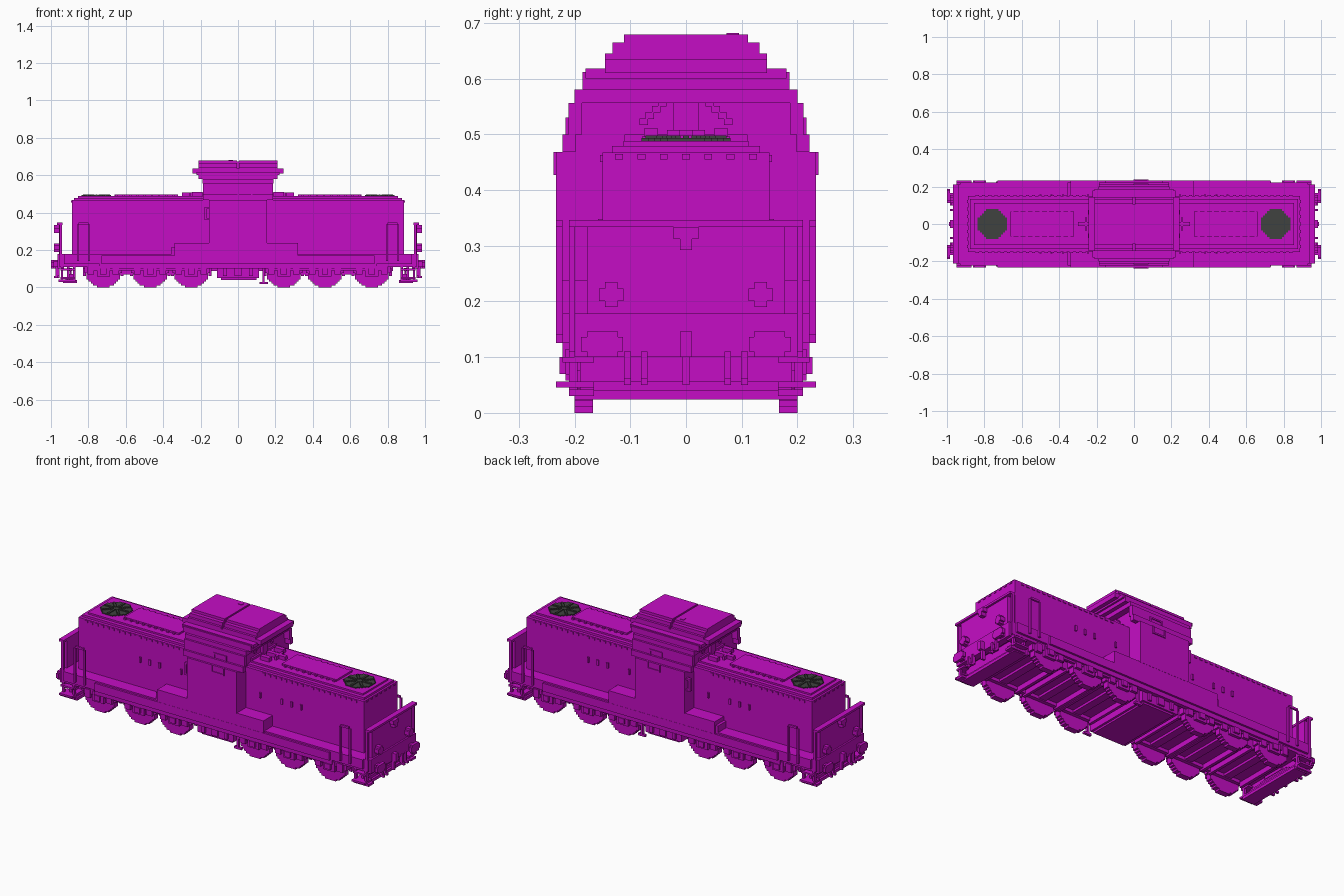
import bpy, bmesh, math
from mathutils import Matrix

old = bpy.data.objects.get("Cube")
if old:
    bpy.data.objects.remove(old, do_unlink=True)

V = 0.0112  # size of one block step


def material(name, rgb):
    m = bpy.data.materials.new(name)
    m.diffuse_color = (*rgb, 1)
    m.use_nodes = True
    m.node_tree.nodes["Principled BSDF"].inputs["Base Color"].default_value = (*rgb, 1)
    return m


MAGENTA = material("magenta", (0.56, 0.004, 0.56))
GREY = material("dark grey", (0.05, 0.055, 0.05))


def boxes(name, items, mx=False, my=False, mat=MAGENTA):
    """One object of boxes (x0, x1, y0, y1, z0, z1), repeated across x and y."""
    bm = bmesh.new()
    for sx in ((1, -1) if mx else (1,)):
        for sy in ((1, -1) if my else (1,)):
            for x0, x1, y0, y1, z0, z1 in items:
                c = (sx * (x0 + x1) / 2, sy * (y0 + y1) / 2, (z0 + z1) / 2)
                size = Matrix.Diagonal((abs(x1 - x0), abs(y1 - y0), abs(z1 - z0), 1))
                bmesh.ops.create_cube(bm, size=1, matrix=Matrix.Translation(c) @ size)
    me = bpy.data.meshes.new(name)
    bm.to_mesh(me)
    bm.free()
    me.materials.append(mat)
    ob = bpy.data.objects.new(name, me)
    bpy.context.collection.objects.link(ob)
    return ob


def disc_rows(r, step=V):
    """Rows (low, high, half width) of a stepped circle."""
    n = max(1, round(2 * r / step))
    h = 2 * r / n
    for i in range(n):
        lo = -r + i * h
        half = math.sqrt(max(0, r * r - (lo + h / 2) ** 2))
        yield lo, lo + h, max(1, round(half / V)) * V


# Main frame, sills and deck
boxes("main_frame", [
    (-0.955, 0.955, -0.21, 0.21, 0.11, 0.178),
    (-0.93, 0.93, -0.222, 0.222, 0.125, 0.178),
    (-0.73, 0.73, -0.233, 0.233, 0.125, 0.17),
    (-0.83, 0.83, -0.155, 0.155, 0.088, 0.12)])
boxes("side_sill", [(-0.74, 0.74, 0.2, 0.222, 0.1, 0.126)], my=True)
boxes("side_tank", [(-0.34, 0.32, -0.232, 0.232, 0.17, 0.238),
                    (-0.355, -0.34, -0.222, 0.222, 0.178, 0.215)])

# Hoods with stepped roof
boxes("hood", [
    (-0.888, 0.888, -0.15, 0.15, 0.17, 0.467),
    (-0.877, 0.877, -0.133, 0.133, 0.467, 0.479),
    (-0.855, 0.855, -0.112, 0.112, 0.479, 0.488)])
boxes("roof_hatch", [(0.32, 0.66, -0.068, 0.068, 0.488, 0.498)], mx=True)
boxes("hatch_lugs", [(0.34 + i * 0.038, 0.352 + i * 0.038, 0.068, 0.079, 0.488, 0.496)
                     for i in range(9)], mx=True, my=True)
boxes("roof_edge_vents", [(0.26 + i * 0.0335, 0.277 + i * 0.0335, 0.149, 0.154, 0.45, 0.463)
                          for i in range(18)], mx=True, my=True)
boxes("end_edge_vents", [(0.887, 0.892, y - 0.007, y + 0.007, 0.455, 0.465)
                         for y in (-0.12, -0.08, -0.04, 0, 0.04, 0.08, 0.12)], mx=True)
boxes("door_handles", [(x, x + V, 0.149, 0.158, 0.318, 0.348)
                       for x in (0.24, 0.375, 0.435, 0.495)], mx=True, my=True)
boxes("roof_horns", [(0.185, 0.3, -0.012, 0.012, 0.488, 0.508),
                     (0.25, 0.262, -0.034, 0.034, 0.488, 0.508),
                     (0.19, 0.245, 0.05, 0.075, 0.486, 0.51),
                     (0.19, 0.245, -0.075, -0.05, 0.486, 0.51)], mx=True)

# Roof fans: stepped disc, bezel underneath and raised blades
for side, cx in (("right", -0.757), ("left", 0.757)):
    rows = list(disc_rows(0.08))
    boxes(side + "_fan_disc", [(cx - w, cx + w, a, b, 0.484, 0.493) for a, b, w in rows], mat=GREY)
    blades = []
    for k in range(8):
        ang = k * math.pi / 4
        for j in range(2, 7):
            px, py = cx + j * V * math.cos(ang), j * V * math.sin(ang)
            blades.append((px - V / 2, px + V / 2, py - V / 2, py + V / 2, 0.492, 0.498))
    boxes(side + "_fan_blades", blades, mat=GREY)

# Cab: stepped tumblehome section, overhanging eaves and roof
boxes("cab_body", [
    (-0.155, 0.155, -0.233, 0.233, 0.235, 0.468),
    (-0.155, 0.155, -0.222, 0.222, 0.468, 0.5),
    (-0.155, 0.155, -0.211, 0.211, 0.5, 0.556),
    (-0.165, 0.165, -0.2, 0.2, 0.556, 0.58),
    (-0.165, 0.165, -0.186, 0.186, 0.58, 0.612)])
# side edges of the cab that shade the end windows
boxes("cab_visor", [
    (0.15, 0.188, 0.198, 0.222, 0.468, 0.5),
    (0.15, 0.188, 0.187, 0.211, 0.5, 0.556),
    (0.15, 0.19, 0.0, 0.2, 0.556, 0.58),
    (0.15, 0.212, 0.0, 0.186, 0.58, 0.612)], mx=True, my=True)
boxes("cab_roof", [
    (-0.244, 0.244, -0.145, 0.145, 0.61, 0.635),
    (-0.222, 0.222, -0.18, 0.18, 0.6, 0.618)])
boxes("cab_roof_top", [
    (0.005, 0.21, -0.145, 0.145, 0.633, 0.645),
    (0.005, 0.21, -0.132, 0.132, 0.645, 0.665),
    (0.005, 0.21, -0.111, 0.111, 0.665, 0.679)], mx=True)
boxes("cab_roof_joint", [(-0.006, 0.006, -0.105, 0.105, 0.633, 0.672)])
boxes("roof_cap", [(-0.05, -0.028, 0.073, 0.095, 0.675, 0.682)])
boxes("end_window_pillar", [(0.15, 0.172, -0.022, 0.022, 0.488, 0.585),
                            (0.15, 0.165, -0.11, 0.11, 0.488, 0.5)], mx=True)
boxes("window_wipers", [(0.15, 0.162, 0.035 + i * V, 0.05 + i * V, 0.55 - i * V, 0.562 - i * V)
                        for i in range(4)], mx=True, my=True)
boxes("side_window_frame", [
    (-0.003, 0.005, 0.228, 0.238, 0.43, 0.468), (0.07, 0.078, 0.228, 0.238, 0.43, 0.468),
    (-0.003, 0.078, 0.228, 0.238, 0.427, 0.435),
    (-0.003, 0.005, 0.205, 0.216, 0.5, 0.53), (0.07, 0.078, 0.205, 0.216, 0.5, 0.53),
    (-0.003, 0.078, 0.205, 0.216, 0.522, 0.53)], my=True)
boxes("cab_grab_rail", [(-0.18, -0.168, 0.205, 0.22, 0.36, 0.43),
                        (-0.18, -0.15, 0.205, 0.22, 0.42, 0.43),
                        (-0.18, -0.15, 0.205, 0.22, 0.36, 0.37)], my=True)

# End panels with headlamps and rails
boxes("end_panel", [(0.94, 0.957, -0.178, 0.178, 0.17, 0.342),
                    (0.937, 0.968, -0.21, 0.21, 0.334, 0.346),
                    (0.94, 0.954, -0.21, -0.199, 0.17, 0.34),
                    (0.94, 0.954, 0.199, 0.21, 0.17, 0.34)], mx=True)
boxes("lower_headlamps", [(0.95, 0.984, 0.123, 0.145, 0.19, 0.235),
                          (0.95, 0.984, 0.112, 0.156, 0.201, 0.223)], mx=True, my=True)
boxes("top_headlamp", [(0.95, 0.984, -0.022, 0.022, 0.312, 0.334),
                       (0.95, 0.984, -0.011, 0.011, 0.292, 0.312)], mx=True)
boxes("corner_handrail", [
    (0.79, 0.801, 0.222, 0.233, 0.14, 0.335), (0.85, 0.861, 0.222, 0.233, 0.14, 0.335),
    (0.799, 0.852, 0.222, 0.233, 0.335, 0.346)], mx=True, my=True)

# Buffer beam, buffers and coupling
boxes("buffer_beam", [(0.93, 0.966, -0.2, 0.2, 0.1, 0.178)], mx=True)
boxes("buffer", [(0.96, 0.985, 0.135, 0.167, 0.108, 0.138),
                 (0.984, 1.0, 0.113, 0.188, 0.11, 0.136),
                 (0.984, 1.0, 0.122, 0.178, 0.1, 0.146)], mx=True, my=True)
boxes("coupling", [(0.96, 0.99, -0.011, 0.011, 0.1, 0.146),
                   (0.955, 0.975, -0.006, 0.006, 0.05, 0.1)], mx=True)
boxes("brake_hoses", [b for y in (0.075, 0.105) for b in (
    (0.955, 0.975, y - 0.006, y + 0.006, 0.06, 0.11),
    (0.965, 0.985, y - 0.006, y + 0.006, 0.05, 0.062))], mx=True, my=True)

# Corner steps and stepped plough
boxes("corner_steps", [
    (0.87, 0.96, 0.165, 0.21, 0.03, 0.042), (0.87, 0.95, 0.165, 0.233, 0.046, 0.056),
    (0.87, 0.882, 0.195, 0.21, 0.03, 0.125), (0.935, 0.947, 0.195, 0.21, 0.03, 0.125),
    (0.87, 0.95, 0.165, 0.222, 0.09, 0.1)], mx=True, my=True)
boxes("plough", [(0.86 + 0.01 * i, 0.935 - 0.012 * i, -0.2 + 0.034 * i, 0.2 - 0.034 * i,
                  0.024 + 0.016 * i, 0.04 + 0.016 * i) for i in range(5)]
      + [(0.9, 0.915, -0.19, 0.19, 0.024, 0.11)], mx=True)

# Wheels, axles and bogie side frames
wheel_x = (-0.72, -0.47, -0.25, 0.245, 0.465, 0.715)
R = 0.098
boxes("wheels", [(cx - w, cx + w, 0.167, 0.2, R + a, R + b)
                 for cx in wheel_x for a, b, w in disc_rows(R) if R + a < 0.12], my=True)
boxes("axles", [(cx - 0.022, cx + 0.022, -0.17, 0.17, 0.075, 0.11) for cx in wheel_x])
boxes("axle_boxes", [b for cx in wheel_x for b in (
    (cx - 0.035, cx + 0.035, 0.195, 0.216, 0.058, 0.115),
    (cx - 0.017, cx + 0.017, 0.21, 0.227, 0.07, 0.1),
    (cx - 0.085, cx - 0.05, 0.195, 0.216, 0.068, 0.115),
    (cx + 0.05, cx + 0.085, 0.195, 0.216, 0.068, 0.115))], my=True)
boxes("bogie_frame", [(0.16, 0.8, 0.145, 0.165, 0.07, 0.115),
                      (0.17, 0.8, 0.195, 0.21, 0.09, 0.118)], mx=True, my=True)
boxes("brake_beams", [(cx + s * 0.1 - 0.008, cx + s * 0.1 + 0.008, -0.165, 0.165, 0.06, 0.1)
                      for cx in wheel_x for s in (-1, 1)])

# Centre fuel tank and sensor arm
boxes("fuel_tank", [(-0.112, 0.112, -0.2, 0.2, 0.05, 0.115),
                    (-0.09, 0.1, -0.19, 0.19, 0.04, 0.05),
                    (-0.08, -0.06, -0.21, 0.21, 0.06, 0.105),
                    (-0.02, 0.02, -0.21, 0.21, 0.06, 0.105),
                    (0.06, 0.08, -0.21, 0.21, 0.06, 0.105)])
boxes("sensor_arm", [(0.13, 0.142, 0.185, 0.2, 0.02, 0.115),
                     (0.115, 0.16, 0.185, 0.2, 0.018, 0.03)], my=True)
